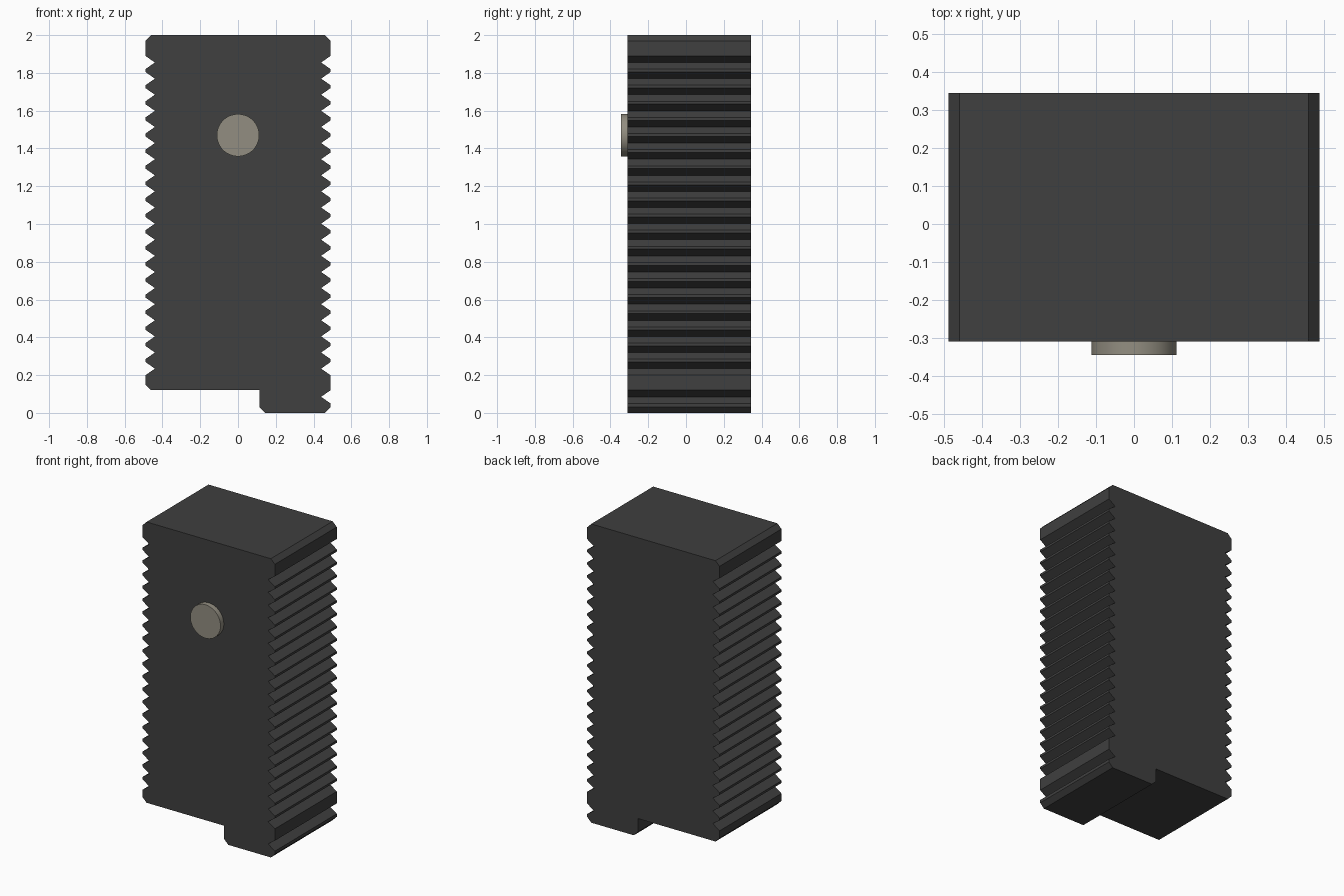
import bpy, bmesh, math

if "Cube" in bpy.data.objects:
    bpy.data.objects.remove(bpy.data.objects["Cube"])

W, CH, ROOT = 0.49, 0.03, 0.44          # half width, chamfer, groove root x
Y0, Y1 = -0.31, 0.345                   # body front and back
PITCH, COUNT, TOP_GROOVE = 0.0853, 20, 1.89


def material(name, rgb):
    m = bpy.data.materials.new(name)
    m.diffuse_color = (*rgb, 1)
    m.use_nodes = True
    m.node_tree.nodes["Principled BSDF"].inputs["Base Color"].default_value = m.diffuse_color
    return m


def groove(z):
    """V groove starting at height z, listed downwards on the right side."""
    return [(W, z), (ROOT, z - 0.035), (W, z - 0.07)]


# Ribbed side, top to bottom
side = [(W - CH, 2.0), (W, 2.0 - CH)]
for i in range(COUNT):
    side += groove(TOP_GROOVE - i * PITCH)

# Right side continues down the foot; left side stops at the step
right = side + groove(0.12) + [(W, CH), (W - CH, 0)]
foot_inner = [(0.115 + CH, 0), (0.115, CH), (0.115, 0.12)]
left = [(-x, z) for x, z in side + [(W, 0.12 + CH), (W - CH, 0.12)]]
profile = right + foot_inner + left[::-1]

# Body: profile extruded front to back
bm = bmesh.new()
face = bm.faces.new([bm.verts.new((x, Y0, z)) for x, z in profile])
ext = bmesh.ops.extrude_face_region(bm, geom=[face])
bmesh.ops.translate(bm, vec=(0, Y1 - Y0, 0),
                    verts=[v for v in ext["geom"] if isinstance(v, bmesh.types.BMVert)])
bmesh.ops.recalc_face_normals(bm, faces=bm.faces)
mesh = bpy.data.meshes.new("ribbed_body")
bm.to_mesh(mesh)
bm.free()
body = bpy.data.objects.new("ribbed_body", mesh)
bpy.context.collection.objects.link(body)
mesh.materials.append(material("dark_grey", (0.05, 0.05, 0.05)))

# Round button on the front, slightly sunk into the body
bpy.ops.mesh.primitive_cylinder_add(vertices=64, radius=0.112, depth=0.055,
                                    location=(0, -0.3175, 1.47),
                                    rotation=(math.pi / 2, 0, 0))
button = bpy.context.object
button.name = "front_button"
button.data.materials.append(material("warm_grey", (0.29, 0.27, 0.22)))
bpy.ops.object.shade_smooth_by_angle(angle=math.radians(30))
